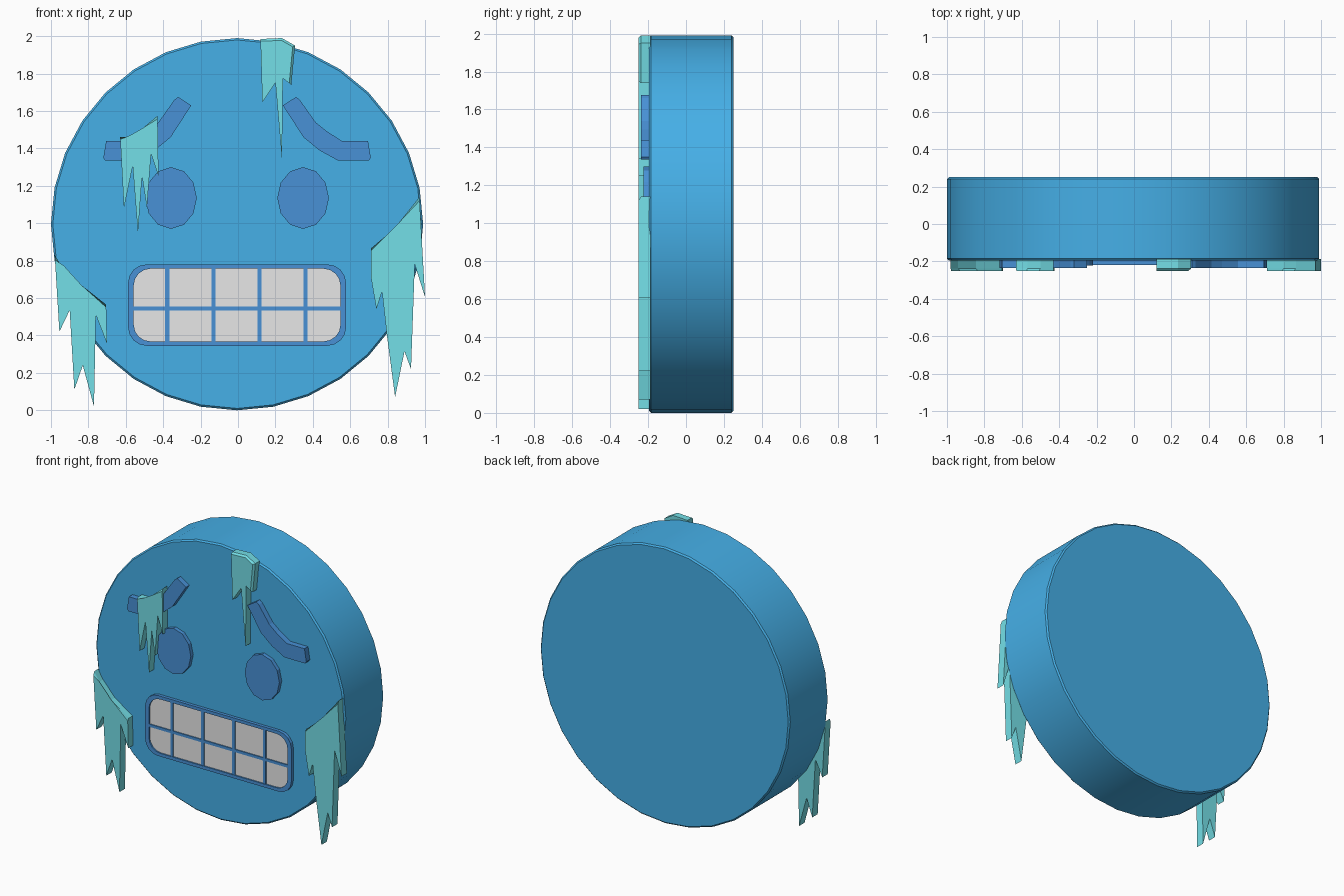
import bpy, bmesh, math

cube = bpy.data.objects.get("Cube")
if cube:
    bpy.data.objects.remove(cube, do_unlink=True)


def make_material(name, srgb):
    col = [((c / 255 + 0.055) / 1.055) ** 2.4 for c in srgb] + [1.0]
    mat = bpy.data.materials.new(name)
    mat.use_nodes = True
    mat.diffuse_color = col
    mat.node_tree.nodes["Principled BSDF"].inputs["Base Color"].default_value = col
    return mat


SKY = make_material("sky blue", (70, 176, 232))
DEEP = make_material("deep blue", (72, 145, 214))
ICE = make_material("ice teal", (116, 223, 231))
WHITE = make_material("tooth white", (231, 231, 231))

FACE_Y = -0.195      # front plane of the disc
CX = -0.005          # mirror axis of the face


def finish(bm, name, mat, smooth=None):
    bmesh.ops.recalc_face_normals(bm, faces=bm.faces)
    mesh = bpy.data.meshes.new(name)
    bm.to_mesh(mesh)
    bm.free()
    mesh.materials.append(mat)
    ob = bpy.data.objects.new(name, mesh)
    bpy.context.scene.collection.objects.link(ob)
    if smooth:
        bpy.ops.object.select_all(action='DESELECT')
        ob.select_set(True)
        bpy.context.view_layer.objects.active = ob
        bpy.ops.object.shade_smooth_by_angle(angle=math.radians(smooth))
    return ob


def slab(name, pts, front, back, mat, bevel=0.0, bevel_edges=0, smooth=None):
    """Extrude an (x, z) outline from front to back along y.
    The first bevel_edges front edges get a chamfer."""
    bm = bmesh.new()
    f = [bm.verts.new((x, front, z)) for x, z in pts]
    b = [bm.verts.new((x, back, z)) for x, z in pts]
    n = len(pts)
    bm.faces.new(f)
    bm.faces.new(b[::-1])
    for i in range(n):
        j = (i + 1) % n
        bm.faces.new((f[i], b[i], b[j], f[j]))
    if bevel:
        edges = [bm.edges.get((f[i], f[(i + 1) % n])) for i in range(bevel_edges)]
        bmesh.ops.bevel(bm, geom=edges, offset=bevel, segments=1,
                        affect='EDGES', clamp_overlap=True)
    return finish(bm, name, mat, smooth)


def ellipse(cx, cz, rx, rz, n):
    return [(cx + rx * math.sin(2 * math.pi * i / n),
             cz + rz * math.cos(2 * math.pi * i / n)) for i in range(n)]


def rounded_rect(x0, x1, z0, z1, r, seg=4):
    pts = []
    corners = [(x1 - r, z1 - r), (x0 + r, z1 - r), (x0 + r, z0 + r), (x1 - r, z0 + r)]
    for k, (cx, cz) in enumerate(corners):
        for i in range(seg + 1):
            a = math.pi / 2 * (k + i / seg)
            pts.append((cx + r * math.cos(a), cz + r * math.sin(a)))
    return pts


# Head: a 32-sided disc with a fine chamfer on both rims
bm = bmesh.new()
rings = []
for r, y in [(0.985, FACE_Y), (0.995, FACE_Y + 0.01), (0.995, 0.24), (0.985, 0.25)]:
    rings.append([bm.verts.new((x, y, z)) for x, z in ellipse(CX, 0.995, r, r, 32)])
for a, b in zip(rings, rings[1:]):
    for i in range(32):
        j = (i + 1) % 32
        bm.faces.new((a[i], a[j], b[j], b[i]))
bm.faces.new(rings[0])
bm.faces.new(rings[-1][::-1])
finish(bm, "head_disc", SKY, smooth=30)

# Eyes and brows, mirrored about the face axis
brow = [(0.245, 1.63), (0.315, 1.675), (0.335, 1.66), (0.42, 1.54), (0.475, 1.495),
        (0.56, 1.44), (0.70, 1.44), (0.715, 1.35), (0.705, 1.335), (0.54, 1.335),
        (0.44, 1.39), (0.355, 1.46)]
for side, s in (("left", 1), ("right", -1)):
    slab(side + "_eye", ellipse(CX + s * 0.353, 1.135, 0.138, 0.165, 12),
         -0.223, -0.185, DEEP)
    slab(side + "_brow", [(CX + s * x, z) for x, z in brow], -0.236, -0.185, DEEP)

# Mouth frame: a rounded ring
outer = rounded_rect(-0.588, 0.578, 0.345, 0.78, 0.10)
inner = rounded_rect(-0.558, 0.548, 0.368, 0.757, 0.09)
bm = bmesh.new()
loops = [[bm.verts.new((x, y, z)) for x, z in pts]
         for pts, y in ((outer, -0.185), (outer, -0.218), (inner, -0.218), (inner, -0.185))]
n = len(outer)
for k in range(4):
    a, b = loops[k], loops[(k + 1) % 4]
    for i in range(n):
        j = (i + 1) % n
        bm.faces.new((a[i], a[j], b[j], b[i]))
finish(bm, "mouth_frame", DEEP)

# Teeth plate and the bars between the teeth
slab("teeth", inner, -0.208, -0.190, WHITE)


def bar(name, x0, x1, z0, z1):
    slab(name, [(x0, z0), (x1, z0), (x1, z1), (x0, z1)], -0.215, -0.190, DEEP)


bar("teeth_gap_middle", -0.56, 0.55, 0.534, 0.554)
for i in range(4):
    x = -0.378 + 0.246 * i
    bar("teeth_gap_%d" % (i + 1), x - 0.011, x + 0.011, 0.365, 0.76)

# Icicles: upper edge first, then the spikes
icicles = {
    "top_icicle": (3, [
        (0.12, 1.985), (0.235, 1.99), (0.305, 1.95), (0.285, 1.74), (0.24, 1.775),
        (0.235, 1.34), (0.20, 1.75), (0.13, 1.645)]),
    "brow_icicle": (3, [
        (-0.63, 1.46), (-0.57, 1.46), (-0.50, 1.50), (-0.43, 1.575), (-0.425, 1.25),
        (-0.465, 1.37), (-0.487, 1.08), (-0.513, 1.25), (-0.535, 0.945),
        (-0.563, 1.305), (-0.61, 1.08)]),
    "right_cheek_icicle": (3, [
        (-0.98, 0.83), (-0.94, 0.765), (-0.845, 0.66), (-0.705, 0.565), (-0.70, 0.355),
        (-0.76, 0.51), (-0.77, 0.02), (-0.83, 0.24), (-0.875, 0.11), (-0.90, 0.535),
        (-0.955, 0.42)]),
    "left_cheek_icicle": (3, [
        (0.71, 0.865), (0.80, 0.925), (0.865, 0.99), (0.97, 1.14), (1.0, 0.605),
        (0.945, 0.78), (0.925, 0.22), (0.89, 0.315), (0.84, 0.07), (0.795, 0.41),
        (0.77, 0.635), (0.74, 0.54), (0.71, 0.715)]),
}
for name, (top, pts) in icicles.items():
    slab(name, pts, -0.25, -0.188, ICE, bevel=0.012, bevel_edges=top)
